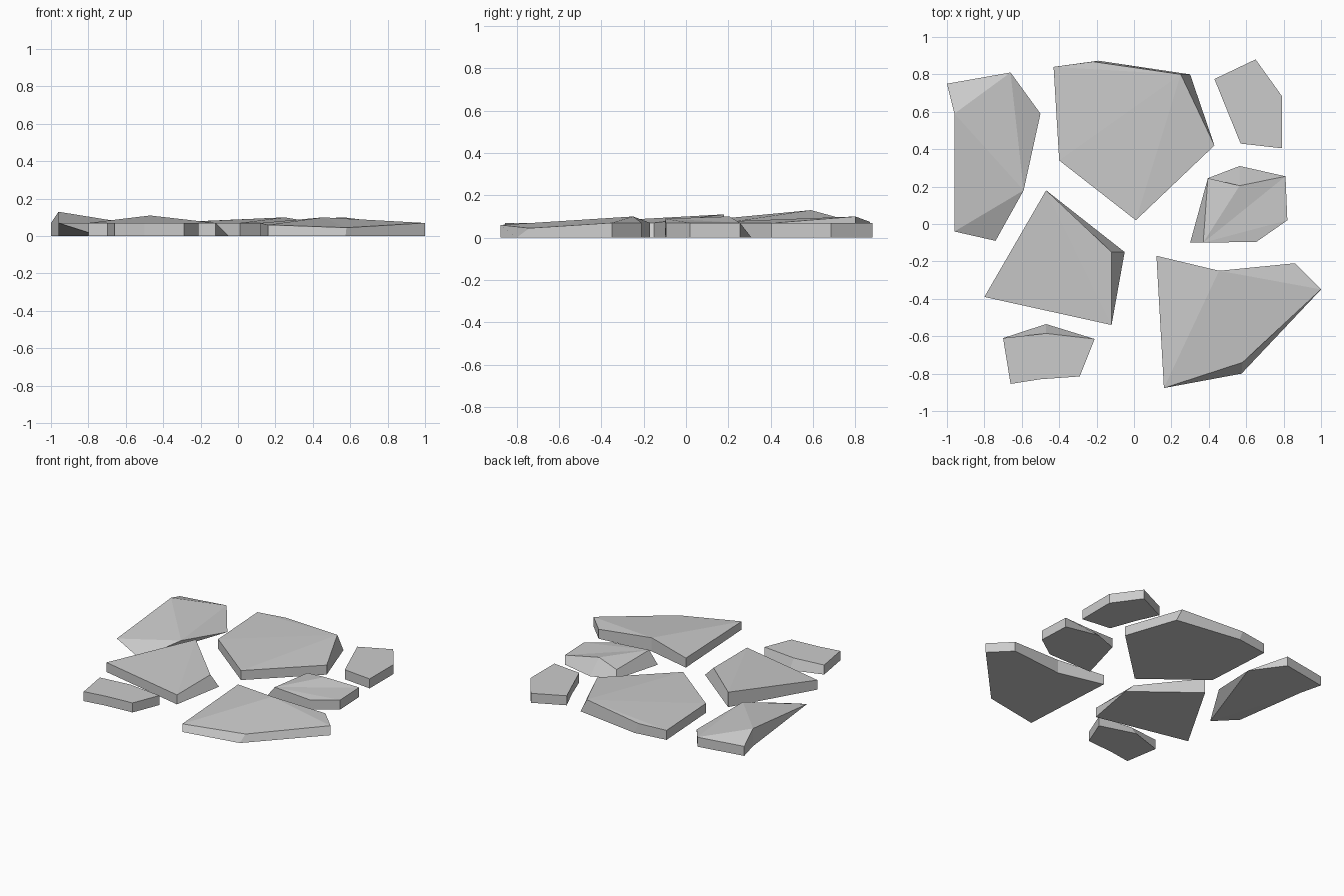
import bpy
import bmesh

if "Cube" in bpy.data.objects:
    bpy.data.objects.remove(bpy.data.objects["Cube"])


def stone(name, corners):
    """Flat slab with a jittered rim. Each corner is (top, base); either may be
    None where the rim is chipped away. The top is fanned from the first corner."""
    bm = bmesh.new()
    top = [bm.verts.new(t) if t else None for t, b in corners]
    base = [bm.verts.new((*b, 0)) if b else None for t, b in corners]
    n = len(corners)
    # side walls
    for i in range(n):
        j = (i + 1) % n
        quad = [v for v in (base[i], base[j], top[j], top[i]) if v]
        if len(quad) > 2:
            bm.faces.new(quad)
        # chipped corners closed by a triangle
        for ring, other in ((top, base), (base, top)):
            if ring[i] is None:
                bm.faces.new((ring[i - 1], other[i], ring[j]))
    # top fan and flat underside
    rim = [v for v in top if v]
    for a, b in zip(rim[1:], rim[2:]):
        bm.faces.new((rim[0], a, b))
    bm.faces.new([v for v in base if v])
    bmesh.ops.recalc_face_normals(bm, faces=bm.faces)
    mesh = bpy.data.meshes.new(name)
    bm.to_mesh(mesh)
    bm.free()
    obj = bpy.data.objects.new(name, mesh)
    bpy.context.collection.objects.link(obj)


def c(x, y, z=0.07, base=None):
    """Rim corner, with the base directly below unless it is moved."""
    return (x, y, z), base or (x, y)


# left stone, chipped at the front and right
stone("left_stone", [
    c(-.96, .59, .13), c(-1, .75), c(-.66, .81), (None, (-.5, .59)),
    ((-.59, .18, .07), None), (None, (-.74, -.09)), ((-.96, -.04, .07), None)])

# large back stone
stone("back_stone", [
    c(.25, .8, .10, (.3, .8)), c(.43, .42), c(.01, .02), c(-.4, .34),
    c(-.43, .84), c(-.22, .868, .075, (-.19, .873))])

# small stone in the back right corner
stone("back_right_stone", [
    c(.43, .775), c(.65, .88), c(.79, .685), c(.79, .405), c(.57, .43), c(.5, .62)])

# right stone with sloped left and back sides
stone("right_stone", [
    c(.37, -.1, .09, (.3, -.1)), c(.395, .245), c(.565, .205, .10, (.565, .31)),
    c(.81, .255), c(.82, .02), c(.655, -.095)])

# four sided centre stone
stone("centre_stone", [
    c(-.47, .18, .11), c(-.12, -.15, .07, (-.05, -.15)), c(-.12, -.54), c(-.8, -.39)])

# small front left stone
stone("front_left_stone", [
    c(-.47, -.585, .07, (-.47, -.535)), c(-.21, -.615), c(-.29, -.815),
    c(-.5, -.83), c(-.66, -.855), c(-.7, -.61)])

# large front right stone
stone("front_right_stone", [
    c(.455, -.25, .10), c(.86, -.21), c(1, -.35), c(.58, -.74, .045, (.575, -.8)),
    c(.16, -.877, .06), c(.12, -.17)])
